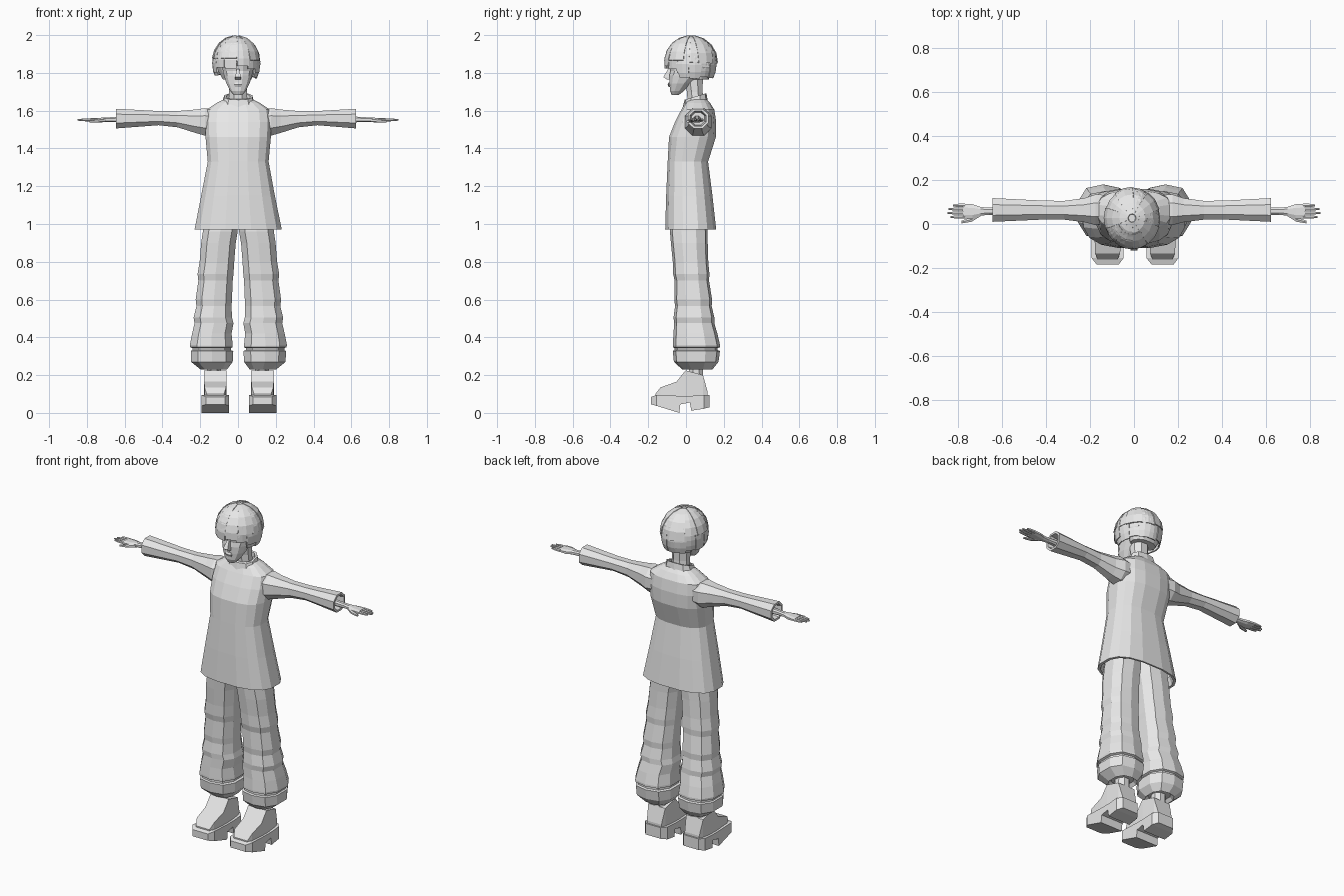
import bpy, bmesh, math, random
random.seed(4)

grey = bpy.data.materials.new("plain grey")
grey.diffuse_color = (0.8, 0.8, 0.8, 1)


def finish(name, bm):
    bmesh.ops.recalc_face_normals(bm, faces=bm.faces)
    me = bpy.data.meshes.new(name)
    bm.to_mesh(me)
    bm.free()
    me.materials.append(grey)
    ob = bpy.data.objects.new(name, me)
    bpy.context.collection.objects.link(ob)
    return ob


def loft(name, axis, rings, n=12, p=0.8, side=1, dx=0, caps=(True, True), tilt=0):
    """Rings are (position, low a, high a, low b, high b) across the axis;
    p = 1 is round, p = 0 is square."""
    angs = [math.tau * (i + 0.5) / n for i in range(n)]
    top = max(math.cos(a) for a in angs)
    sq = lambda v: math.copysign(min(1, abs(v) / top) ** p, v)
    bm = bmesh.new()
    loops = []
    for pos, a0, a1, b0, b1 in rings:
        loop = []
        for t in angs:
            a = (a0 + a1) / 2 + (a1 - a0) / 2 * sq(math.cos(t))
            b = (b0 + b1) / 2 + (b1 - b0) / 2 * sq(math.sin(t))
            x, y, z = {'x': (pos, a, b), 'y': (a, pos, b), 'z': (a, b, pos)}[axis]
            if axis == 'z':
                z += tilt * (y - (b0 + b1) / 2)
            loop.append(bm.verts.new((side * x + dx, y, z)))
        loops.append(loop)
    for l0, l1 in zip(loops, loops[1:]):
        for i in range(n):
            j = (i + 1) % n
            bm.faces.new((l0[i], l0[j], l1[j], l1[i]))
    if caps[0]:
        bm.faces.new(loops[0])
    if caps[1]:
        bm.faces.new(loops[-1])
    return finish(name, bm)


# Long flared shirt with a turned-in hem
loft("shirt", 'z', [
    (1.02, -.20, .20, -.085, .135), (0.97, -.215, .215, -.10, .15),
    (0.97, -.23, .232, -.11, .16), (1.15, -.195, .195, -.105, .14),
    (1.33, -.16, .162, -.097, .117), (1.46, -.172, .174, -.09, .158),
    (1.54, -.175, .177, -.058, .16), (1.605, -.168, .170, -.025, .15),
    (1.64, -.115, .118, -.005, .128), (1.66, -.075, .078, .01, .11)],
    n=16, p=.75, caps=(False, True))

# Stand-up collar
loft("collar", 'z', [
    (1.635, -.085, .085, -.018, .115), (1.675, -.072, .076, -.008, .108),
    (1.675, -.060, .064, .004, .098), (1.64, -.060, .064, .004, .098)],
    n=10, caps=(False, False), tilt=.3)

# Neck leaning forward, and head narrowing to the chin
loft("neck", 'z', [(1.62, -.052, .052, .01, .095), (1.70, -.047, .047, .005, .088),
                   (1.82, -.05, .05, -.02, .09)], n=8, p=1)
loft("head", 'z', [
    (1.682, -.022, .022, -.075, -.04), (1.705, -.042, .042, -.085, -.01),
    (1.745, -.062, .062, -.087, .03), (1.785, -.074, .074, -.088, .08),
    (1.81, -.08, .08, -.082, .11), (1.85, -.085, .085, -.09, .12),
    (1.93, -.075, .075, -.07, .11)], n=12, p=.85)
loft("nose", 'z', [(1.765, -.015, .015, -.10, -.07), (1.778, -.015, .015, -.12, -.07),
                   (1.82, -.007, .007, -.095, -.07)], n=4, p=.5)
loft("lips", 'z', [(1.725, -.016, .016, -.091, -.07), (1.738, -.022, .022, -.097, -.07),
                   (1.750, -.012, .012, -.092, -.07)], n=6)

# Base of the hair, under the locks
loft("hair_cap", 'z', [
    (1.765, -.08, .07, .02, .12), (1.83, -.115, .10, -.005, .15),
    (1.865, -.122, .107, -.085, .158), (1.92, -.115, .10, -.085, .15),
    (1.96, -.09, .075, -.06, .12), (1.985, -.05, .035, -.02, .075)], n=14, p=1)


def lock(name, az, width, top, bottom, grow):
    """A tapering strip that follows the skull from elevation top to bottom."""
    bm = bmesh.new()
    rows, steps = [], 4
    for i in range(steps + 1):
        t = i / steps
        el = math.radians(top + (bottom - top) * t)
        r = math.cos(el) if el > 0 else math.cos(el) ** .6
        k = grow + .03 * t
        w = width * (1 - .2 * t)
        row = []
        for u in (-1, 0, 1):
            a = math.radians(az + w * u)
            row.append(bm.verts.new((-.009 + .122 * k * r * math.sin(a),
                                     .027 - .134 * k * r * math.cos(a),
                                     1.86 + .135 * math.sin(el) * min(k, 1.03))))
        rows.append(row)
    for r0, r1 in zip(rows, rows[1:]):
        for i in (0, 1):
            bm.faces.new((r0[i], r0[i + 1], r1[i + 1], r1[i]))
    ob = finish(name, bm)
    mod = ob.modifiers.new("thickness", 'SOLIDIFY')
    mod.thickness, mod.offset = .007, 0


# Locks: nape row, crown row and fringe
for i in range(9):
    lock("nape_lock", 72 + 27 * i, 17, 25, -36 + random.uniform(-5, 6), .97 + .02 * (i % 2))
for i in range(10):
    lock("crown_lock", 18 + 36 * i, 24, 82, 2 + random.uniform(-8, 8), .99 + .02 * (i % 2))
for az, bottom in ((-72, -24), (-45, -13), (-14, -15), (17, -10), (44, -16), (70, -26)):
    lock("fringe_lock", az, 18, 58, bottom, 1.0 + .015 * (abs(az) < 20))

for side, word in ((-1, "left"), (1, "right")):
    end = .645 if side < 0 else .625

    # Sleeve with a hollow cuff
    loft(word + "_sleeve", 'x', [
        (.10, .01, .13, 1.48, 1.60), (.175, -.005, .135, 1.468, 1.613),
        (.225, .008, .118, 1.482, 1.606), (.32, .02, .105, 1.512, 1.598),
        (.42, .02, .107, 1.523, 1.598), (end, .01, .118, 1.506, 1.61),
        (end, .022, .106, 1.518, 1.598), (end - .05, .03, .098, 1.525, 1.59)],
        n=8, p=.9, side=side)

    # Hand: wrist and palm, four fingers and a thumb
    loft(word + "_hand", 'x', [
        (.55, .04, .078, 1.535, 1.573), (.66, .042, .074, 1.54, 1.566),
        (.70, .038, .078, 1.54, 1.564), (.735, .024, .09, 1.538, 1.562),
        (.78, .024, .092, 1.542, 1.56)], n=8, side=side)
    for y, tip in ((.032, .835), (.050, .85), (.068, .845), (.085, .825)):
        loft(word + "_finger", 'x', [
            (.77, y - .008, y + .008, 1.543, 1.559), (.81, y - .007, y + .007, 1.544, 1.559),
            (tip, y - .004, y + .004, 1.547, 1.555)], n=6, p=1, side=side)
    loft(word + "_thumb", 'x', [
        (.70, .035, .055, 1.54, 1.56), (.74, .010, .032, 1.537, 1.555),
        (.785, .003, .015, 1.537, 1.549)], n=6, p=1, side=side)

    # Baggy creased trouser leg gathered above the ankle
    loft(word + "_trouser_leg", 'z', [
        (1.04, .0, .18, -.075, .11), (.96, .004, .188, -.085, .115),
        (.90, .014, .197, -.08, .115), (.80, .022, .205, -.07, .118),
        (.735, .026, .216, -.068, .124), (.70, .03, .212, -.06, .122),
        (.60, .034, .226, -.062, .138), (.565, .036, .222, -.058, .136),
        (.505, .034, .237, -.066, .15), (.475, .026, .232, -.063, .15),
        (.42, .036, .245, -.066, .166), (.36, .03, .257, -.07, .18),
        (.348, .03, .255, -.07, .18), (.343, .04, .243, -.06, .168),
        (.332, .04, .243, -.06, .168), (.328, .027, .252, -.07, .18),
        (.27, .03, .25, -.064, .172), (.23, .06, .20, -.02, .14),
        (.25, .075, .185, .0, .12)], n=10, p=.85, side=side, dx=.002)

    # Ankle
    loft(word + "_ankle", 'z', [(.15, .09, .165, .01, .09), (.30, .09, .165, .02, .09)],
         n=8, p=1, side=side)

    # Boot upper and thick sole with an arched instep
    c = .125
    upper = [(-.162, .08, .10, .045), (-.135, .08, .135, .057), (-.05, .08, .165, .06),
             (-.002, .08, .225, .06), (.09, .08, .20, .056), (.115, .08, .11, .048)]
    sole = [(-.185, .045, .085, .05), (-.155, .037, .095, .073), (-.035, .0, .09, .073),
            (-.03, .045, .09, .073), (.02, .055, .09, .073), (.028, .012, .09, .073),
            (.095, .022, .095, .073), (.124, .03, .096, .05)]
    for part, rows in (("_boot_upper", upper), ("_boot_sole", sole)):
        loft(word + part, 'y', [(y, c - w, c + w, z0, z1) for y, z0, z1, w in rows],
             n=4, p=0, side=side, dx=.005)
